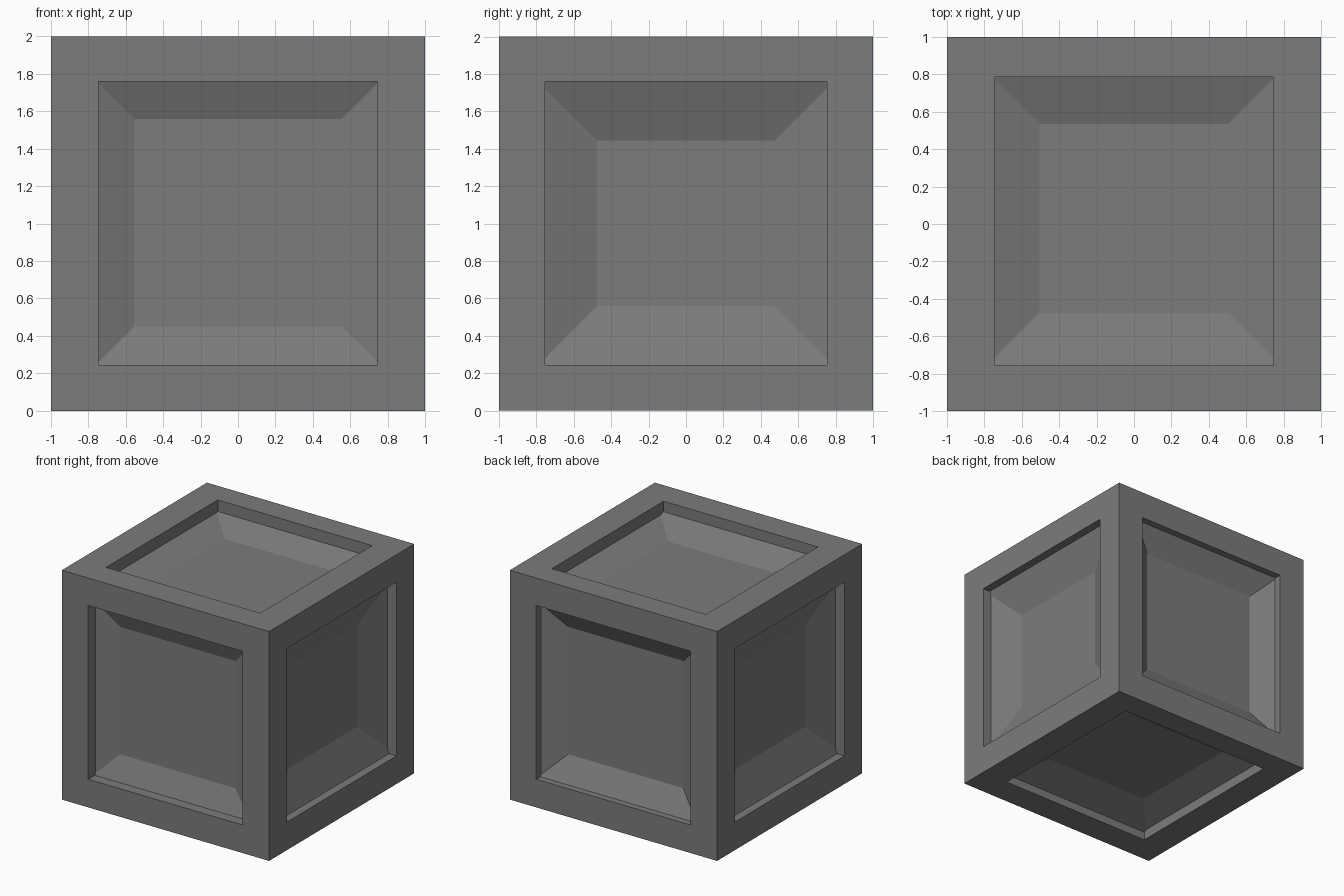
import bpy

if "Cube" in bpy.data.objects:
    bpy.data.objects.remove(bpy.data.objects["Cube"])

grey = bpy.data.materials.new("plain grey")
grey.diffuse_color = (0.2, 0.2, 0.2, 1)
grey.use_nodes = True
grey.node_tree.nodes["Principled BSDF"].inputs["Base Color"].default_value = grey.diffuse_color


def add_mesh(name, verts, faces):
    mesh = bpy.data.meshes.new(name)
    mesh.from_pydata(verts, [], faces)
    mesh.materials.append(grey)
    obj = bpy.data.objects.new(name, mesh)
    bpy.context.collection.objects.link(obj)
    return obj


def bar(name, x, y, z):
    """Box spanning three (low, high) ranges."""
    verts = [(a, b, c) for a in sorted(x) for b in sorted(y) for c in sorted(z)]
    add_mesh(name, verts, [(0, 1, 3, 2), (4, 6, 7, 5), (0, 4, 5, 1),
                           (2, 3, 7, 6), (0, 2, 6, 4), (1, 5, 7, 3)])


def panel(name, axis, sign, rim, floor, u, v, grow):
    """Sunken dish: flat floor over ranges u, v with slopes rising to the rim."""
    verts = []
    for level, g in ((floor, 0), (rim, grow)):
        for i, j in ((0, 0), (1, 0), (1, 1), (0, 1)):
            p = [u[i] + g * (2 * i - 1), v[j] + g * (2 * j - 1)]
            p.insert(axis, level)
            verts.append(p)
    faces = [(0, 1, 2, 3)] + [(k, k + 4, (k + 1) % 4 + 4, (k + 1) % 4) for k in range(4)]
    # the x-z plane is left-handed, so its winding is opposite
    if (sign > 0) == (axis == 1):
        faces = [f[::-1] for f in faces]
    add_mesh(name, verts, faces)


# Frame: inner edges of the openings
X, YF, YB, YR, Z0, Z1 = 0.745, -0.755, 0.755, 0.785, 0.245, 1.76
for s, side in ((-1, "left"), (1, "right")):
    xs = (s * X, s)
    bar("front_post_" + side, xs, (-1, YF), (Z0, Z1))
    bar("back_post_" + side, xs, (YB, 1), (Z0, Z1))
    bar("bottom_side_rail_" + side, xs, (YF, YR), (0, Z0))
    bar("top_side_rail_" + side, xs, (YF, YR), (Z1, 2))
for z, level in (((0, Z0), "bottom"), ((Z1, 2), "top")):
    bar(level + "_front_rail", (-1, 1), (-1, YF), z)
    bar(level + "_back_rail", (-1, 1), (YR, 1), z)

# Sunken panels
panel("front_panel", 1, -1, -0.91, -0.83, (-0.555, 0.555), (0.45, 1.56), 0.21)
panel("back_panel", 1, 1, 0.945, 0.83, (-0.555, 0.555), (0.45, 1.56), 0.21)
for s, side in ((-1, "left"), (1, "right")):
    panel("side_panel_" + side, 0, s, s * 0.93, s * 0.82,
          (-0.475, 0.475), (0.56, 1.445), 0.32)
panel("top_panel", 2, 1, 1.91, 1.82, (-0.505, 0.505), (-0.475, 0.535), 0.285)
panel("bottom_panel", 2, -1, 0.07, 0.18, (-0.505, 0.505), (-0.475, 0.535), 0.285)
